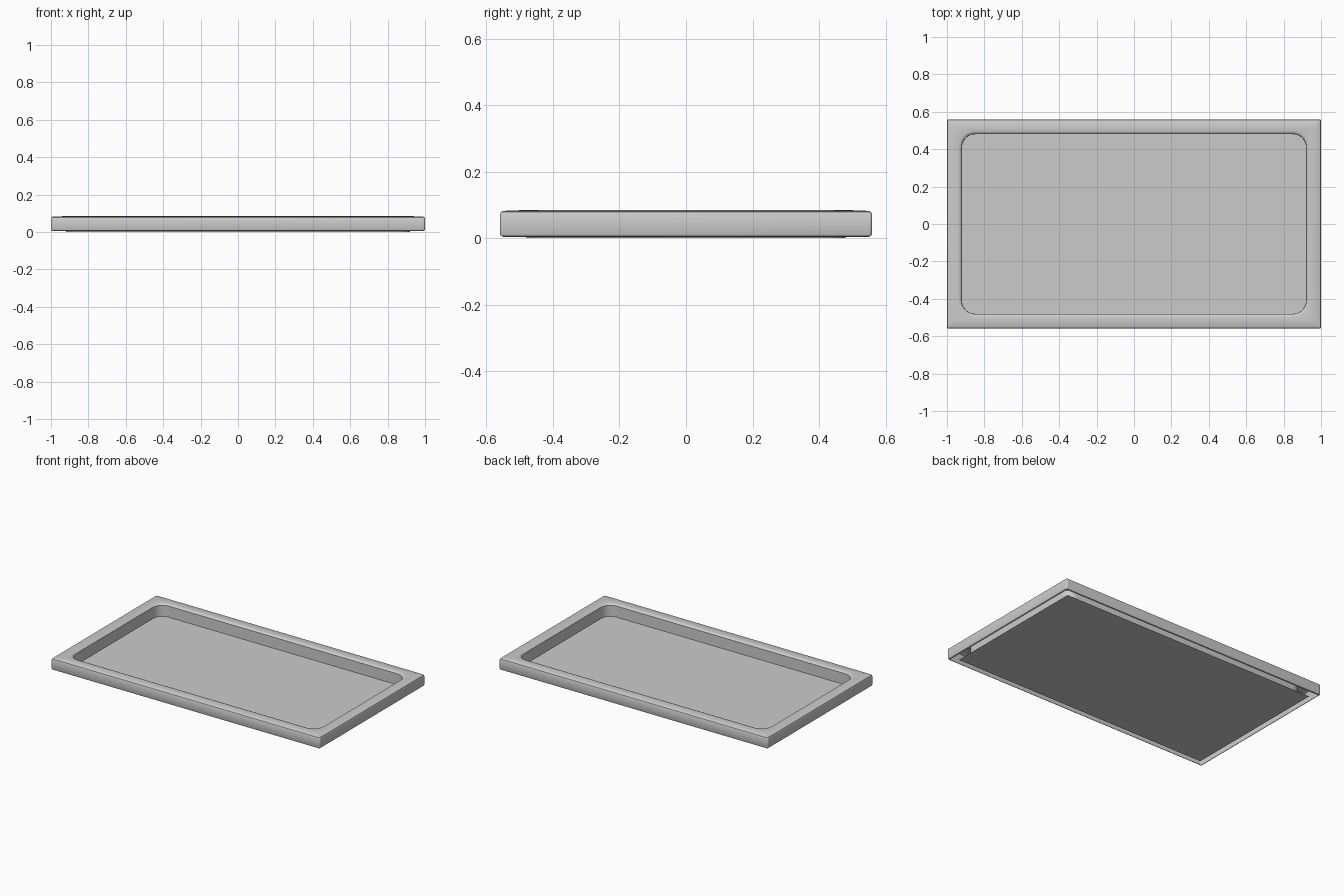
import bpy, bmesh, math

if "Cube" in bpy.data.objects:
    bpy.data.objects.remove(bpy.data.objects["Cube"])

SEG = 8  # segments per rounded corner


def ring(bm, hx, hy, r, z):
    """Rounded rectangle of vertices."""
    verts = []
    for k, (sx, sy) in enumerate([(1, 1), (-1, 1), (-1, -1), (1, -1)]):
        for i in range(SEG + 1):
            a = math.pi / 2 * (k + i / SEG)
            verts.append(bm.verts.new((sx * (hx - r) + r * math.cos(a),
                                       sy * (hy - r) + r * math.sin(a), z)))
    return verts


def finish(bm, name, angle=35):
    me = bpy.data.meshes.new(name)
    bm.to_mesh(me)
    bm.free()
    ob = bpy.data.objects.new(name, me)
    bpy.context.collection.objects.link(ob)
    bpy.ops.object.select_all(action='DESELECT')
    bpy.context.view_layer.objects.active = ob
    ob.select_set(True)
    bpy.ops.object.shade_smooth_by_angle(angle=math.radians(angle))
    return ob


# Hollow frame, open underneath: inset from outer edge, corner radius, height
profile = [
    (0.010, 0.004, 0.004), (0.003, 0.007, 0.007), (0.000, 0.010, 0.014),
    (0.000, 0.010, 0.071), (0.003, 0.009, 0.078), (0.010, 0.008, 0.082),
    (0.062, 0.088, 0.084), (0.073, 0.077, 0.081), (0.079, 0.071, 0.074),
    (0.080, 0.070, 0.000),
]
bm = bmesh.new()
rings = [ring(bm, 1 - d, 0.56 - d, r, z) for d, r, z in profile]
for a, b in zip(rings, rings[1:]):
    n = len(a)
    for i in range(n):
        j = (i + 1) % n
        bm.faces.new((a[i], a[j], b[j], b[i]))
finish(bm, "tray_frame")

# Flat floor panel, slightly smaller than the frame so a gap shows below
bm = bmesh.new()
bm.faces.new([bm.verts.new((x, y, 0)) for x, y in
              [(-0.95, -0.51), (0.95, -0.51), (0.95, 0.51), (-0.95, 0.51)]])
finish(bm, "floor_panel")
